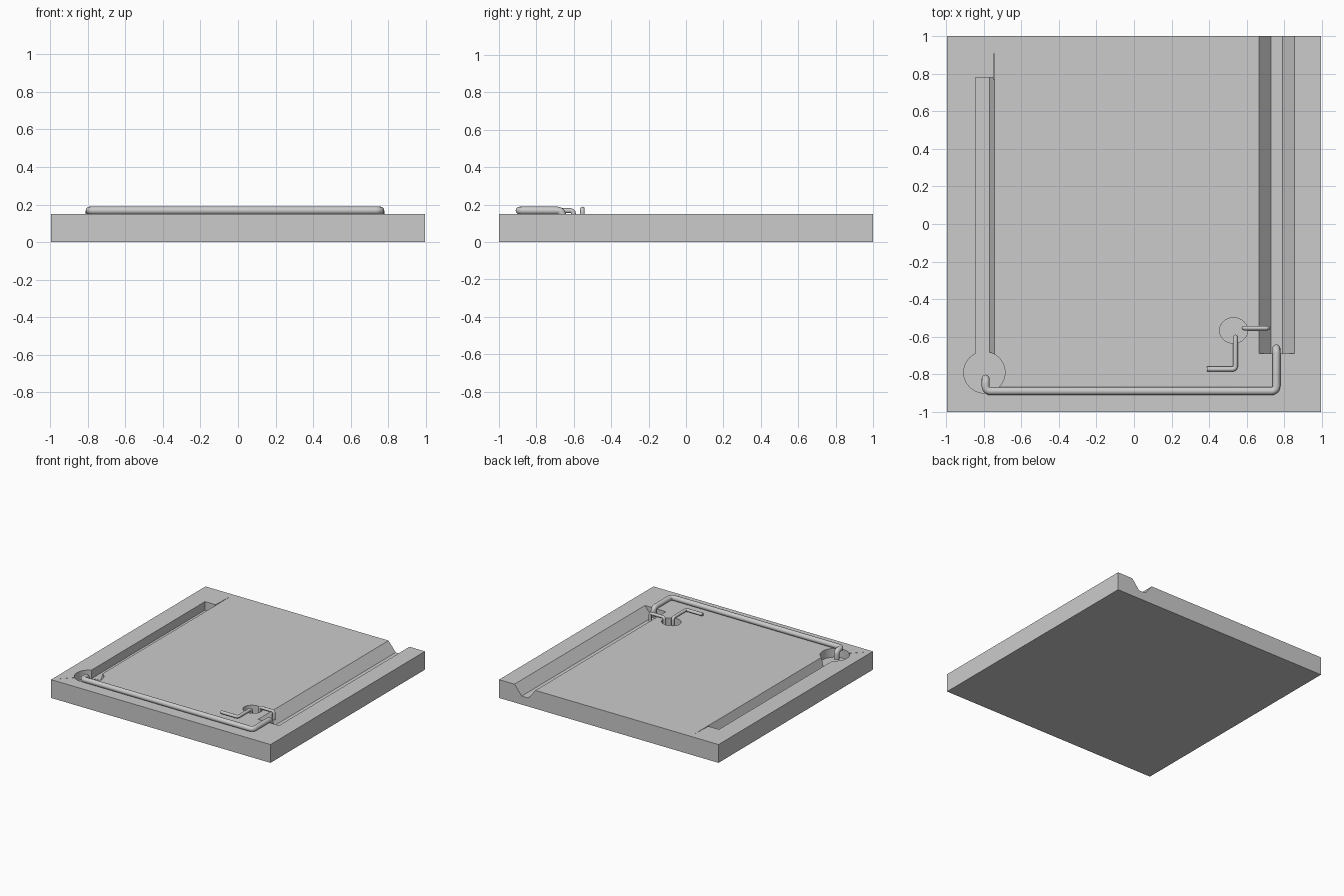
import bpy, bmesh, math
from mathutils import Vector

if "Cube" in bpy.data.objects:
    bpy.data.objects.remove(bpy.data.objects["Cube"])

grey = bpy.data.materials.new("light_grey")
grey.diffuse_color = (0.6, 0.6, 0.6, 1)
grey.use_nodes = True
grey.node_tree.nodes["Principled BSDF"].inputs["Base Color"].default_value = grey.diffuse_color
TOP = 0.15


def prism(name, profile, vec, to3d):
    """Extrude a closed 2D profile along vec."""
    bm = bmesh.new()
    f = bm.faces.new([bm.verts.new(to3d(a, b)) for a, b in profile])
    r = bmesh.ops.extrude_face_region(bm, geom=[f])
    bmesh.ops.translate(bm, vec=vec, verts=[v for v in r["geom"] if isinstance(v, bmesh.types.BMVert)])
    bmesh.ops.recalc_face_normals(bm, faces=bm.faces)
    me = bpy.data.meshes.new(name)
    bm.to_mesh(me)
    bm.free()
    me.materials.append(grey)
    ob = bpy.data.objects.new(name, me)
    bpy.context.collection.objects.link(ob)
    return ob


def trench(name, profile, y0, y1):
    return prism(name, profile, (0, y1 - y0, 0), lambda x, z: (x, y0, z))


def pit(name, outline, floor):
    return prism(name, outline, (0, 0, 0.3 - floor), lambda x, y: (x, y, floor))


def ellipse(cx, cy, rx, ry, n=40):
    return [(cx + rx * math.cos(2 * math.pi * i / n), cy + ry * math.sin(2 * math.pi * i / n)) for i in range(n)]


# Base slab
slab = prism("base_slab", [(-0.995, -1), (0.995, -1), (0.995, 1), (-0.995, 1)],
             (0, 0, TOP), lambda x, y: (x, y, 0))

# Channels, pits and fine scratches cut into the slab
cutters = [
    trench("right_channel_cutter", [(0.665, 0.3), (0.665, TOP), (0.73, 0.07), (0.79, 0.07),
                                    (0.855, TOP), (0.855, 0.3)], -0.69, 1.1),
    trench("left_channel_cutter", [(-0.845, 0.3), (-0.845, 0.08), (-0.77, 0.08),
                                   (-0.742, TOP), (-0.742, 0.3)], -0.76, 0.78),
    pit("corner_pit_cutter", ellipse(-0.797, -0.79, 0.11, 0.11), 0.078),
    pit("small_pit_cutter", ellipse(0.53, -0.567, 0.075, 0.068), 0.08),
    pit("back_scratch_cutter", [(-0.75, 0.77), (-0.742, 0.77), (-0.742, 0.96)], 0.135),
    pit("corner_scratch_cutter", [(-0.98, -0.982), (-0.86, -0.862), (-0.863, -0.859)], 0.143),
]
bpy.context.view_layer.objects.active = slab
for c in cutters:
    c.hide_render = True
    m = slab.modifiers.new("cut", "BOOLEAN")
    m.operation, m.solver, m.object = "DIFFERENCE", "EXACT", c
    bpy.ops.object.modifier_apply(modifier=m.name)
    bpy.data.objects.remove(c)


def pipe(name, corners, radius, bend):
    """Round pipe through corner points with filleted bends."""
    p = [Vector(c) for c in corners]
    pts = [p[0]]
    for a, b, c in zip(p, p[1:], p[2:]):
        u, w = (a - b).normalized(), (c - b).normalized()
        centre = b + (u + w) * bend
        for i in range(7):
            t = i / 6 * math.pi / 2
            pts.append(centre - (w * math.cos(t) + u * math.sin(t)) * bend)
    pts.append(p[-1])
    cu = bpy.data.curves.new(name, "CURVE")
    cu.dimensions = "3D"
    cu.bevel_depth, cu.bevel_resolution, cu.use_fill_caps = radius, 4, True
    s = cu.splines.new("POLY")
    s.points.add(len(pts) - 1)
    for q, v in zip(s.points, pts):
        q.co = (*v, 1)
    cu.materials.append(grey)
    ob = bpy.data.objects.new(name, cu)
    bpy.context.collection.objects.link(ob)
    bpy.ops.object.select_all(action="DESELECT")
    ob.select_set(True)
    bpy.context.view_layer.objects.active = ob
    bpy.ops.object.convert(target="MESH")
    bpy.ops.object.shade_smooth_by_angle(angle=math.radians(40))


# Long pipe from the corner pit to the right channel
pipe("long_pipe", [(-0.79, -0.823, 0.1), (-0.79, -0.823, 0.168), (-0.79, -0.89, 0.168),
                   (0.758, -0.89, 0.168), (0.758, -0.662, 0.168), (0.758, -0.662, 0.1)], 0.021, 0.026)
# Angled pipe draining into the small pit
pipe("angled_pipe", [(0.39, -0.773, 0.168), (0.54, -0.773, 0.168), (0.54, -0.602, 0.168),
                     (0.54, -0.602, 0.11)], 0.013, 0.016)
# Short link between the small pit and the right channel
pipe("link_pipe", [(0.585, -0.554, 0.11), (0.585, -0.554, 0.177), (0.713, -0.554, 0.177),
                   (0.713, -0.554, 0.11)], 0.012, 0.015)
